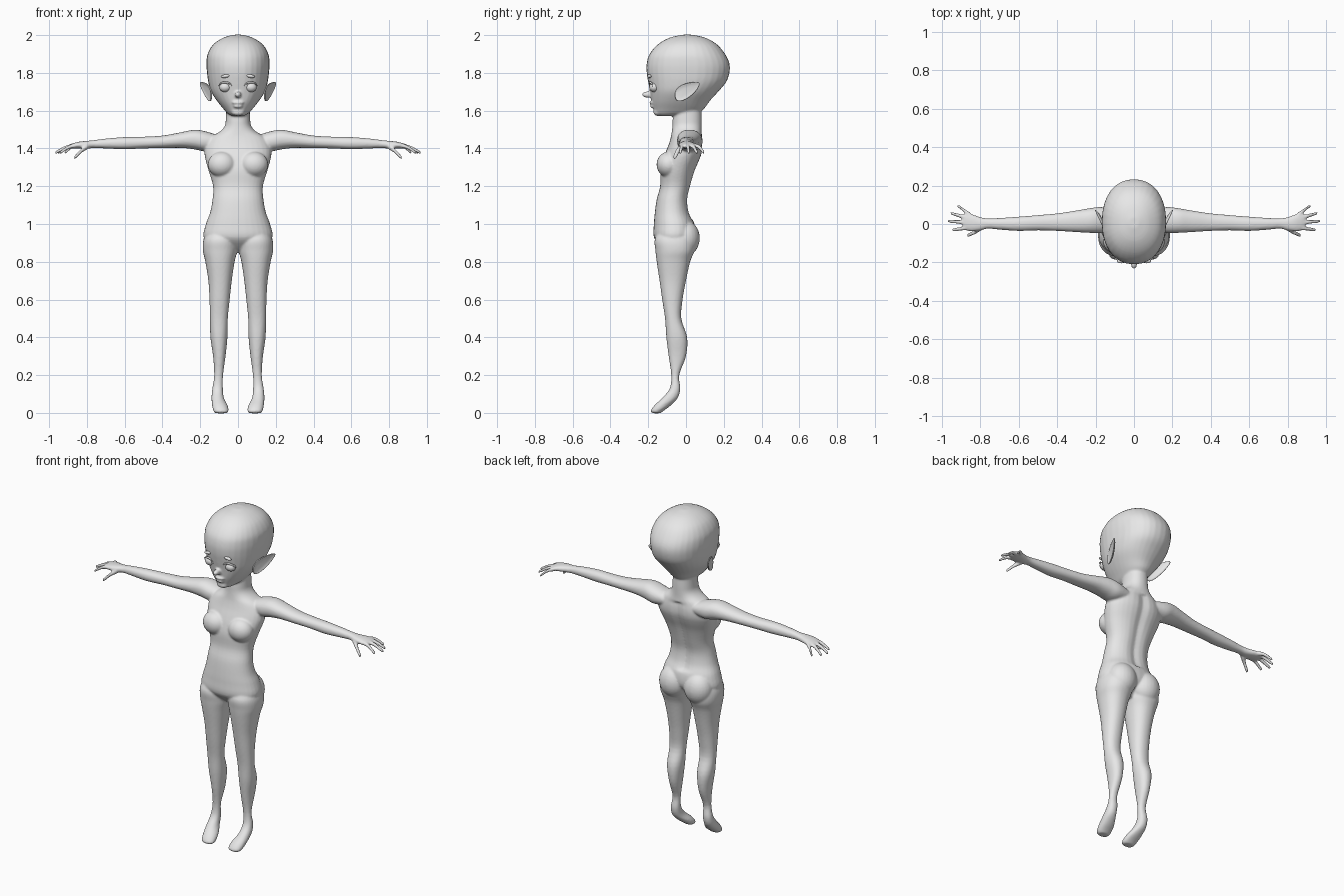
import bpy, bmesh, math
from mathutils import Vector, Matrix

old = bpy.data.objects.get("Cube")
if old:
    bpy.data.objects.remove(old, do_unlink=True)

grey = bpy.data.materials.new("plain grey")
grey.use_nodes = True
grey.diffuse_color = (0.8, 0.8, 0.8, 1)
grey.node_tree.nodes["Principled BSDF"].inputs["Base Color"].default_value = (0.8, 0.8, 0.8, 1)


def finish(bm, name):
    bmesh.ops.recalc_face_normals(bm, faces=bm.faces[:])
    for f in bm.faces:
        f.smooth = True
    mesh = bpy.data.meshes.new(name)
    bm.to_mesh(mesh)
    bm.free()
    mesh.materials.append(grey)
    obj = bpy.data.objects.new(name, mesh)
    bpy.context.collection.objects.link(obj)
    return obj


def refine(rows, steps=4):
    """Catmull-Rom interpolation between section rows."""
    out = []
    last = len(rows) - 1
    for i in range(last):
        p, q, r, s = (rows[min(max(k, 0), last)] for k in range(i - 1, i + 3))
        for j in range(steps):
            t = j / steps
            out.append([b + t / 2 * (c - a + t * (2 * a - 5 * b + 4 * c - d + t * (3 * (b - c) + d - a)))
                        for a, b, c, d in zip(p, q, r, s)])
    return out + [list(rows[-1])]


def loft(bm, rows, axis="z", side=1, power=2.2, sides=32):
    """Rows hold position, y range, then x range (axis z) or z range (axis x)."""
    rings = []
    for t, y0, y1, b0, b1 in refine(rows):
        ring = []
        for k in range(sides):
            ang = math.tau * k / sides
            c, s = math.cos(ang), math.sin(ang)
            y = (y0 + y1) / 2 + (y1 - y0) / 2 * math.copysign(abs(c) ** (2 / power), c)
            b = (b0 + b1) / 2 + (b1 - b0) / 2 * math.copysign(abs(s) ** (2 / power), s)
            co = (side * b, y, t) if axis == "z" else (side * t, y, b)
            ring.append(bm.verts.new(co))
        rings.append(ring)
    for lo, hi in zip(rings, rings[1:]):
        for k in range(sides):
            n = (k + 1) % sides
            bm.faces.new((lo[k], lo[n], hi[n], hi[k]))
    bm.faces.new(rings[0])
    bm.faces.new(rings[-1])
    return [v for ring in rings for v in ring]


def blob(bm, center, radii, tilt=0):
    m = Matrix.Translation(center) @ Matrix.Rotation(tilt, 4, "Y") @ Matrix.Diagonal((*radii, 1))
    bmesh.ops.create_uvsphere(bm, u_segments=24, v_segments=16, radius=1, matrix=m)


def finger(bm, side, path, radius):
    rows = []
    for i, (x, y, z) in enumerate(path):
        r = radius * (1 - 0.15 * i)
        rows.append((x, y - r, y + r, z - r, z + r))
    x, y, z = path[-1]
    r = radius * 0.25
    rows.append((x + radius * 0.5, y - r, y + r, z - r, z + r))
    loft(bm, rows, "x", side, 2, 16)


# Section tables: z, y front, y back, half width
torso = [(1.64, -.06, .08, .06), (1.56, -.07, .083, .064), (1.52, -.072, .083, .07),
         (1.49, -.075, .083, .095), (1.46, -.08, .085, .145), (1.42, -.092, .09, .172),
         (1.38, -.108, .088, .178), (1.34, -.122, .075, .172), (1.28, -.135, .05, .155),
         (1.2, -.137, .027, .132), (1.13, -.155, .012, .135), (1.06, -.165, .02, .148),
         (1, -.17, .045, .17), (.93, -.17, .045, .182), (.88, -.13, 0, .13),
         (.85, -.09, -.02, .05)]
head = [(1.572, -.14, -.07, .03), (1.585, -.163, .05, .055), (1.61, -.172, .095, .078),
        (1.65, -.182, .125, .11), (1.7, -.19, .17, .142), (1.75, -.2, .212, .157),
        (1.8, -.208, .23, .164), (1.85, -.208, .23, .167), (1.9, -.193, .207, .161),
        (1.95, -.15, .165, .132), (1.985, -.09, .105, .08), (2.002, -.02, .035, .025)]
# z, y front, y back, inner x, outer x
leg = [(.98, -.13, .02, .03, .15), (.92, -.165, .045, .006, .182), (.86, -.162, .045, .004, .186),
       (.8, -.155, .022, .018, .173), (.7, -.14, 0, .033, .157), (.6, -.126, -.018, .044, .151),
       (.5, -.111, -.025, .054, .148), (.4, -.104, .006, .056, .146), (.3, -.092, 0, .066, .132),
       (.2, -.078, -.036, .079, .126), (.13, -.086, -.03, .08, .136), (.08, -.125, -.043, .075, .14),
       (.04, -.167, -.08, .055, .137), (.01, -.187, -.12, .05, .13), (-.002, -.175, -.135, .062, .118)]
# x, y front, y back, z low, z high
arm = [(.09, -.03, .075, 1.4, 1.465), (.17, -.046, .088, 1.385, 1.49), (.23, -.046, .082, 1.395, 1.499),
       (.3, -.042, .07, 1.403, 1.486), (.4, -.036, .055, 1.402, 1.468), (.5, -.033, .046, 1.4, 1.462),
       (.6, -.036, .038, 1.396, 1.46), (.7, -.029, .031, 1.4, 1.452), (.76, -.024, .029, 1.402, 1.444),
       (.8, -.034, .036, 1.399, 1.44), (.84, -.038, .05, 1.4, 1.436), (.875, -.033, .055, 1.4, 1.427),
       (.89, -.02, .045, 1.405, 1.42)]

# Body: overlapping volumes fused into one smooth skin
bm = bmesh.new()
for v in loft(bm, [(z, f, b, -w, w) for z, f, b, w in torso]):
    if v.co.y > 0 and 1.02 < v.co.z < 1.46:  # spine groove
        v.co.y -= 0.014 * math.exp(-(v.co.x / 0.03) ** 2)
loft(bm, [(z, f, b, -w, w) for z, f, b, w in head])
for side in (1, -1):
    loft(bm, leg, "z", side)
    loft(bm, arm, "x", side)
    blob(bm, (side * .085, -.092, 1.315), (.075, .064, .068))
    blob(bm, (side * .083, -.005, .925), (.086, .078, .095))
    # fingers spread as a fan, tips drooping
    for y0, y1, tip in ((.046, .092, .912), (.026, .055, .948), (.005, .015, .962), (-.018, -.03, .938)):
        mid = (tip + .85) / 2
        finger(bm, side, [(.85, y0, 1.416), (mid, (y0 + y1) / 2, 1.408), (tip, y1, 1.38)], .0125)
    finger(bm, side, [(.795, -.02, 1.412), (.83, -.043, 1.387), (.862, -.058, 1.354)], .015)
# nose, lips and chin
blob(bm, (0, -.2, 1.685), (.017, .034, .017))
blob(bm, (0, -.178, 1.642), (.032, .016, .009))
blob(bm, (0, -.175, 1.623), (.025, .016, .009))
blob(bm, (0, -.15, 1.592), (.035, .023, .02))
body = finish(bm, "body")
remesh = body.modifiers.new("fuse", "REMESH")
remesh.mode = "VOXEL"
remesh.voxel_size = 0.006
remesh.use_smooth_shade = True
smooth = body.modifiers.new("soften", "SMOOTH")
smooth.factor = 0.5
smooth.iterations = 5

# Ears, eyes, lids and brows
outline = [(-.06, 1.66), (-.062, 1.71), (-.02, 1.742), (.03, 1.752), (.085, 1.757),
           (.06, 1.705), (.01, 1.66), (-.04, 1.643)]
for side, word in ((1, "left"), (-1, "right")):
    bm = bmesh.new()
    verts = [bm.verts.new((side * (.148 + .4 * (y + .06) * (1 + (z - 1.7) * 3)), y, z)) for y, z in outline]
    rim = bm.faces.new(verts)
    if rim.calc_center_median() and (rim.normal_update() or rim.normal.x * side < 0):
        rim.normal_flip()
    back = bmesh.ops.extrude_face_region(bm, geom=[rim], use_keep_orig=True)
    for v in back["geom"]:
        if isinstance(v, bmesh.types.BMVert):
            v.co.x -= side * 0.022
    # hollow of the ear
    bmesh.ops.inset_region(bm, faces=[rim], thickness=0.014, use_boundary=True)
    for v in rim.verts:
        v.co.x -= side * 0.012
    ear = finish(bm, word + "_ear")
    ear.modifiers.new("round", "SUBSURF").levels = 2
    ear.modifiers["round"].render_levels = 2

    bm = bmesh.new()
    blob(bm, (side * .068, -.168, 1.724), (.031, .027, .026))
    finish(bm, word + "_eye")

    bm = bmesh.new()
    blob(bm, (side * .066, -.193, 1.783), (.024, .011, .009), side * 0.15)
    finish(bm, word + "_brow")

    # upper lid: thin strip arching over the eye
    bm = bmesh.new()
    lid = []
    for i in range(13):
        a = math.pi * i / 12
        x, z = .068 + .036 * math.cos(a), 1.726 + .024 * math.sin(a)
        y = -.192 + 1.4 * (x - .05) ** 2 * 4
        r = .002 + .0035 * math.sin(a)
        lid.append((x, y - r, y + r, z - r, z + r))
    loft(bm, lid, "x", side, 2, 10)
    finish(bm, word + "_upper_lid")
